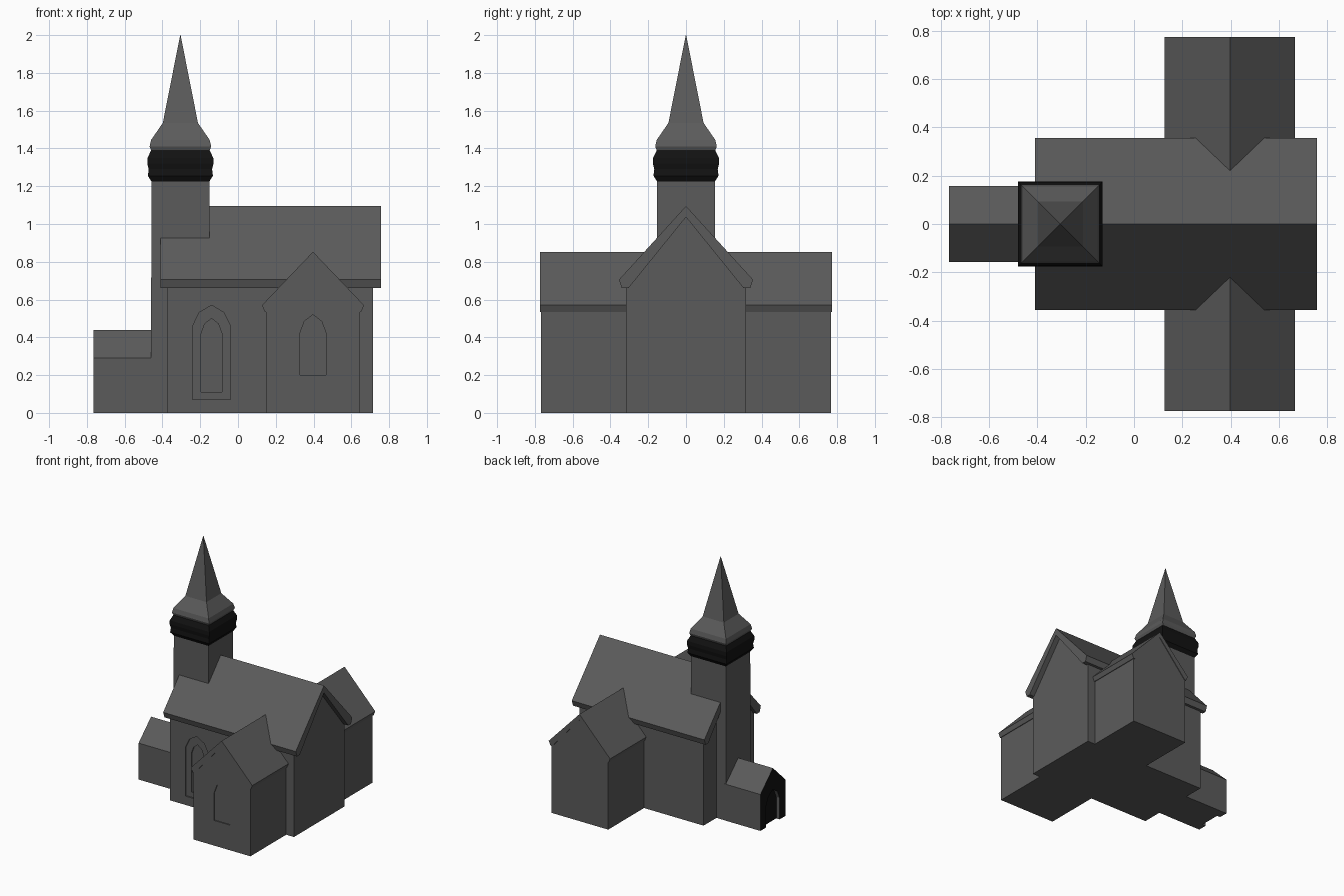
import bpy, bmesh

if "Cube" in bpy.data.objects:
    bpy.data.objects.remove(bpy.data.objects["Cube"])

def material(name, value):
    mat = bpy.data.materials.new(name)
    mat.diffuse_color = (value, value, value, 1)
    mat.use_nodes = True
    mat.node_tree.nodes["Principled BSDF"].inputs["Base Color"].default_value = mat.diffuse_color
    return mat

STONE = material("dark_stone", 0.105)
BLACK = material("blackened_wood", 0.006)

def make_object(name, bm, mat):
    bmesh.ops.recalc_face_normals(bm, faces=bm.faces)
    mesh = bpy.data.meshes.new(name)
    bm.to_mesh(mesh)
    bm.free()
    mesh.materials.append(mat)
    ob = bpy.data.objects.new(name, mesh)
    bpy.context.collection.objects.link(ob)
    return ob

def loft(name, rings, mat=STONE):
    """Skin equal-length rings of points and cap both ends."""
    bm = bmesh.new()
    vr = [[bm.verts.new(p) for p in r] for r in rings]
    n = len(rings[0])
    for a, b in zip(vr, vr[1:]):
        for i in range(n):
            bm.faces.new((a[i], a[(i + 1) % n], b[(i + 1) % n], b[i]))
    bm.faces.new(vr[0])
    bm.faces.new(vr[-1])
    return make_object(name, bm, mat)

def prism(name, profile, axis, start, end):
    """Extrude a (side, z) profile along the x or y axis."""
    place = (lambda u, z, t: (t, u, z)) if axis == 'x' else (lambda u, z, t: (u, t, z))
    return loft(name, [[place(u, z, t) for u, z in profile] for t in (start, end)])

def house(c, half, eave, peak):
    return [(c - half, 0), (c + half, 0), (c + half, eave), (c, peak), (c - half, eave)]

def roof(c, half, eave, peak, lip, inner):
    """Gable roof section with thickness and a short eave lip."""
    low, under = eave - lip, peak - lip * 1.3
    return [(c, peak), (c + half, eave), (c + half - 0.015, low), (c + inner, low),
            (c, under), (c - inner, low), (c - half + 0.015, low), (c - half, eave)]

def arch(c, half, base, spring, top):
    mid = spring + (top - spring) * 0.65
    return [(c - half, base), (c + half, base), (c + half, spring), (c + half * 0.65, mid),
            (c, top), (c - half * 0.65, mid), (c - half, spring)]

def combine(target, other, operation):
    """Apply a boolean and discard the second solid."""
    other.hide_render = True
    mod = target.modifiers.new("solid", 'BOOLEAN')
    mod.operation, mod.object, mod.solver = operation, other, 'EXACT'
    bpy.context.view_layer.objects.active = target
    bpy.ops.object.modifier_apply(modifier=mod.name)
    bpy.data.objects.remove(other)

def carve(target, profile, axis, start, end):
    combine(target, prism("recess_cutter", profile, axis, start, end), 'DIFFERENCE')

# Square tower parts, each stacked from (half width, height) rings
CX = -0.305
def square_stack(name, steps, mat=STONE):
    corners = ((-1, -1), (1, -1), (1, 1), (-1, 1))
    return loft(name, [[(CX + sx * h, sy * h, z) for sx, sy in corners] for h, z in steps], mat)

# Church body: nave, transept and tower shaft merged into one shell
TX = 0.397
church = prism("church_body", house(0, 0.318, 0.69, 1.055), 'x', -0.377, 0.715)
for part in (
    prism("nave_roof", roof(0, 0.355, 0.705, 1.095, 0.045, 0.305), 'x', -0.41, 0.757),
    prism("transept_walls", house(TX, 0.25, 0.555, 0.835), 'y', -0.768, 0.768),
    prism("transept_roof", roof(TX, 0.27, 0.57, 0.853, 0.035, 0.24), 'y', -0.773, 0.773),
    square_stack("tower_shaft", [(0.156, 0), (0.153, 1.24)]),
):
    combine(church, part, 'UNION')

# Shallow pointed windows on the front
carve(church, arch(-0.14, 0.10, 0.07, 0.46, 0.57), 'y', -0.4, -0.308)
carve(church, arch(-0.14, 0.055, 0.11, 0.42, 0.50), 'y', -0.4, -0.298)
carve(church, arch(TX, 0.07, 0.20, 0.42, 0.52), 'y', -0.8, -0.76)

# Porch with a dark end wall and shallow doorway
porch = prism("porch", house(0, 0.157, 0.29, 0.44), 'x', -0.765, -0.45)
carve(porch, arch(0, 0.085, -0.1, 0.17, 0.27), 'x', -0.9, -0.735)
porch.data.materials.append(BLACK)
for face in porch.data.polygons:
    if face.normal.x < -0.9:
        face.material_index = 1

# Dark belfry and flared spire
square_stack("belfry", [(0.153, 1.225), (0.172, 1.255), (0.168, 1.29), (0.175, 1.32),
                        (0.174, 1.35), (0.155, 1.39)], BLACK)
square_stack("spire", [(0.155, 1.39), (0.163, 1.41), (0.155, 1.445), (0.093, 1.535), (0.001, 2.0)])
